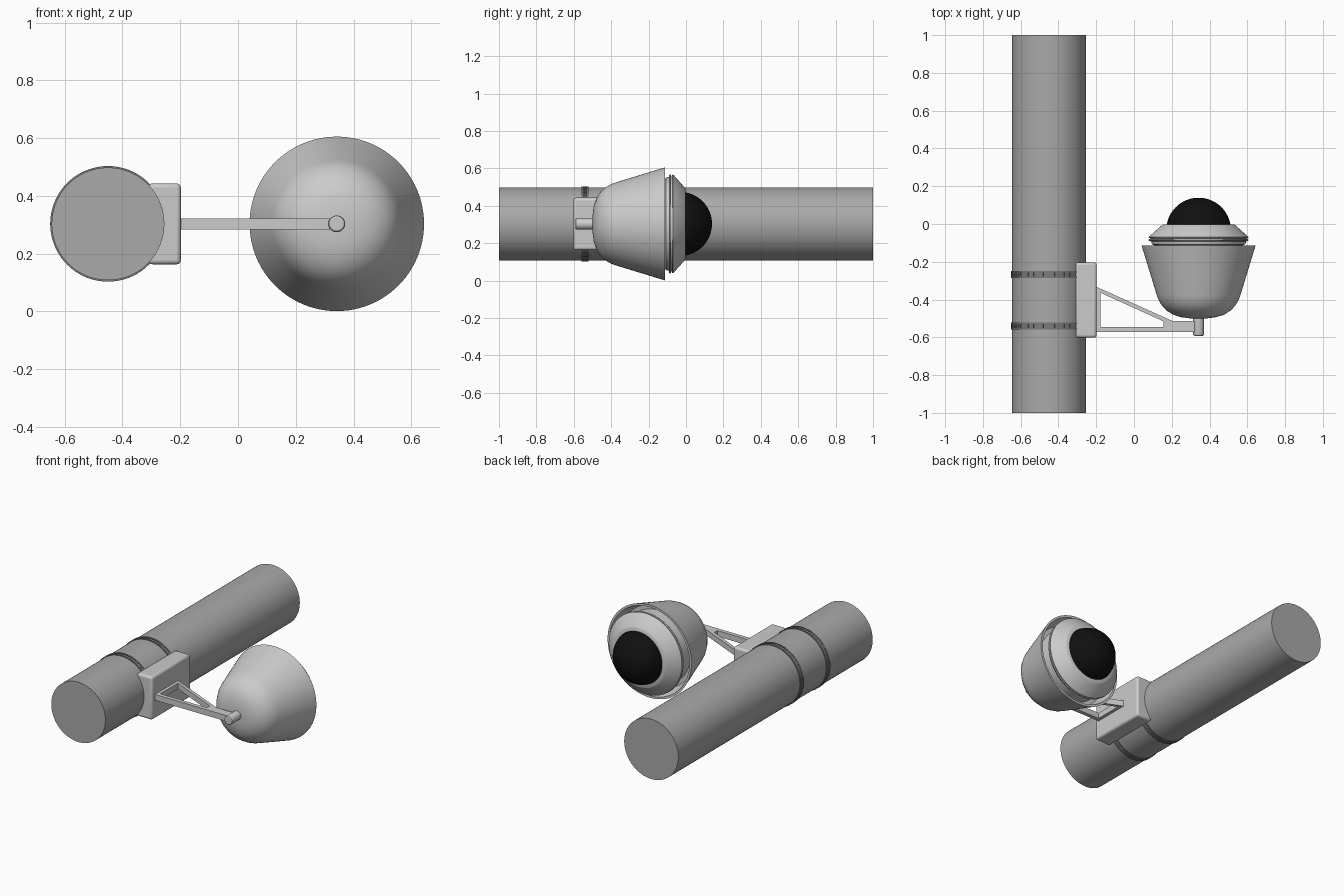
import bpy, bmesh, math
from mathutils import Vector

if "Cube" in bpy.data.objects:
    bpy.data.objects.remove(bpy.data.objects["Cube"])

Z = 0.303          # common axis height
POLE_X, CAM_X = -0.45, 0.342


def material(name, v):
    m = bpy.data.materials.new(name)
    m.diffuse_color = (v, v, v, 1)
    m.use_nodes = True
    m.node_tree.nodes["Principled BSDF"].inputs["Base Color"].default_value = m.diffuse_color
    return m


steel = material("dark_steel", 0.4)
strap = material("strap_grey", 0.2)
black = material("black_glass", 0.005)


def finish(name, bm, mat=None, angle=30):
    bmesh.ops.recalc_face_normals(bm, faces=bm.faces)
    me = bpy.data.meshes.new(name)
    bm.to_mesh(me)
    bm.free()
    ob = bpy.data.objects.new(name, me)
    bpy.context.collection.objects.link(ob)
    if mat:
        me.materials.append(mat)
    bpy.ops.object.select_all(action='DESELECT')
    ob.select_set(True)
    bpy.context.view_layer.objects.active = ob
    bpy.ops.object.shade_smooth_by_angle(angle=math.radians(angle))
    return ob


def lathe(name, profile, cx, mat=None, closed=False, n=96):
    """Spin (radius, y) points around a line parallel to y."""
    bm = bmesh.new()
    vs = [bm.verts.new((cx + r, y, Z)) for r, y in profile]
    pairs = list(zip(vs, vs[1:])) + ([(vs[-1], vs[0])] if closed else [])
    edges = [bm.edges.new(p) for p in pairs]
    bmesh.ops.spin(bm, geom=vs + edges, cent=(cx, 0, Z), axis=(0, 1, 0),
                   angle=2 * math.pi, steps=n, use_merge=True)
    bmesh.ops.remove_doubles(bm, verts=bm.verts, dist=1e-5)
    return finish(name, bm, mat)


def bevel(ob, width, segments=3):
    m = ob.modifiers.new("bevel", 'BEVEL')
    m.width, m.segments = width, segments
    m.limit_method = 'ANGLE'


def box(bm, lo, hi):
    lo, hi = Vector(lo), Vector(hi)
    vs = bmesh.ops.create_cube(bm, size=1)['verts']
    for v in vs:
        v.co = Vector(((lo[i] + hi[i]) / 2 + v.co[i] * (hi[i] - lo[i]) for i in range(3)))
    return vs


# Pole
lathe("pole", [(0, -1), (0.195, -1), (0.195, 1), (0, 1)], POLE_X, steel)

# Clamp straps: two raised edges with a toothed centre
for i, y in enumerate((-0.268, -0.54)):
    lathe(f"strap_{i + 1}", [(0.19, y - .018), (0.2, y - .018), (0.2, y - .011), (0.197, y - .011),
                             (0.197, y + .011), (0.2, y + .011), (0.2, y + .018), (0.19, y + .018)],
          POLE_X, strap, closed=True)
    bm = bmesh.new()
    for k in range(72):
        a = 2 * math.pi * k / 72
        ca, sa = math.cos(a), math.sin(a)
        for v in box(bm, (0.195, y - .012, -.004), (0.2, y + .012, .004)):
            x, z = v.co.x, v.co.z
            v.co.x, v.co.z = POLE_X + x * ca - z * sa, Z + x * sa + z * ca
    finish(f"strap_teeth_{i + 1}", bm, strap)

# Mounting box on the pole
bm = bmesh.new()
box(bm, (-0.31, -0.602, Z - 0.14), (-0.198, -0.203, Z + 0.14))
bevel(finish("mounting_box", bm), 0.014)

# Triangular arm: outer outline bridged to its opening, then thickened
outer = [(-0.205, -0.572), (0.165, -0.572), (0.335, -0.572), (0.335, -0.514),
         (0.205, -0.514), (-0.205, -0.33)]
inner = [(-0.177, -0.546), (0.157, -0.546), (0.157, -0.516), (-0.177, -0.364)]
bm = bmesh.new()
o = [bm.verts.new((x, y, Z - 0.019)) for x, y in outer]
h = [bm.verts.new((x, y, Z - 0.019)) for x, y in inner]
for f in ((o[0], o[1], h[1], h[0]), (o[1], o[2], o[3], o[4]), (o[1], o[4], h[2], h[1]),
          (o[4], o[5], h[3], h[2]), (o[5], o[0], h[0], h[3])):
    bm.faces.new(f)
top = bmesh.ops.extrude_face_region(bm, geom=bm.faces[:])['geom']
bmesh.ops.translate(bm, vec=(0, 0, 0.038), verts=[e for e in top if isinstance(e, bmesh.types.BMVert)])
finish("bracket_arm", bm)

# Pivot stub joining arm and housing
lathe("pivot_stub", [(0, -0.592), (0.022, -0.592), (0.027, -0.589), (0.029, -0.583),
                     (0.029, -0.48), (0, -0.48)], CAM_X, n=48)

# Housing shell with a hollow rim
shell = [(0, -0.5), (0.05, -0.499), (0.095, -0.493), (0.135, -0.48), (0.17, -0.458), (0.196, -0.43),
         (0.213, -0.4), (0.222, -0.375), (0.302, -0.113), (0.288, -0.113), (0.262, -0.2), (0, -0.2)]
lathe("housing", shell, CAM_X)

# Inner lens collar with twin flanges and a sloping front
collar = [(0, -0.21), (0.235, -0.21), (0.235, -0.112), (0.246, -0.108), (0.25, -0.1), (0.25, -0.092),
          (0.262, -0.09), (0.265, -0.085), (0.262, -0.08), (0.254, -0.079), (0.254, -0.076),
          (0.262, -0.075), (0.264, -0.07), (0.26, -0.065), (0.195, -0.007), (0.188, -0.003), (0, -0.003)]
lathe("lens_collar", collar, CAM_X)

# Black lens dome
R, cy = 0.171, -0.032
dome = [(R * math.cos(t * math.pi / 40), cy + R * math.sin(t * math.pi / 40)) for t in range(20)]
lathe("lens_dome", dome + [(0, cy + R)], CAM_X, black)
